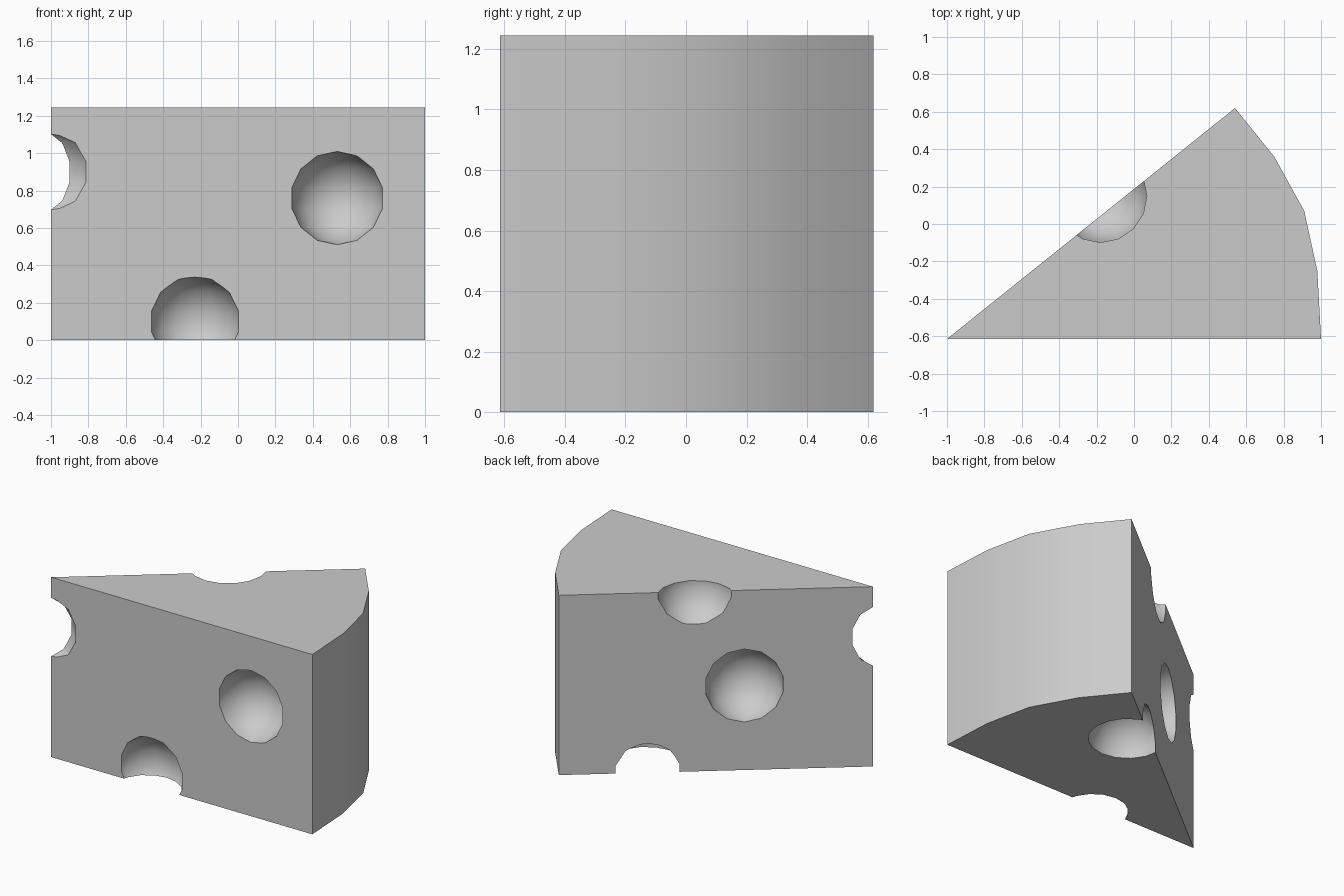
import bpy, bmesh
from mathutils import Vector

if "Cube" in bpy.data.objects:
    bpy.data.objects.remove(bpy.data.objects["Cube"])

HEIGHT = 1.245
# plan outline: tip, front corner, curved rind, back corner
OUTLINE = [(-1, -0.615), (1, -0.615), (0.98, -0.25), (0.91, 0.07),
           (0.75, 0.36), (0.54, 0.62)]

# bubble centres and radii
BUBBLES = [
    (0.53, -0.622, 0.76, 0.25),    # front face
    (-0.23, -0.672, 0.10, 0.25),   # front bottom edge
    (-1.01, -0.75, 0.90, 0.25),    # tip
    (-0.18, 0.15, 1.255, 0.255),   # back top edge
    (-0.374, -0.105, 0.585, 0.253),  # back face
    (0.19, 0.165, -0.005, 0.253),  # back bottom edge
]

# wedge body
bm = bmesh.new()
face = bm.faces.new([bm.verts.new((x, y, 0)) for x, y in OUTLINE])
top = bmesh.ops.extrude_face_region(bm, geom=[face])
bmesh.ops.translate(bm, vec=Vector((0, 0, HEIGHT)),
                    verts=[g for g in top["geom"] if isinstance(g, bmesh.types.BMVert)])
bmesh.ops.recalc_face_normals(bm, faces=bm.faces)
mesh = bpy.data.meshes.new("cheese_wedge")
bm.to_mesh(mesh)
bm.free()
wedge = bpy.data.objects.new("cheese_wedge", mesh)
bpy.context.collection.objects.link(wedge)


# carve one low-poly bubble out of the wedge
def carve(x, y, z, r):
    bpy.ops.mesh.primitive_uv_sphere_add(segments=16, ring_count=7,
                                         radius=r, location=(x, y, z))
    cutter = bpy.context.object
    cutter.name = "bubble_cutter"
    cutter.hide_render = True
    mod = wedge.modifiers.new("bubble", "BOOLEAN")
    mod.operation = "DIFFERENCE"
    mod.solver = "EXACT"
    mod.object = cutter
    bpy.ops.object.select_all(action="DESELECT")
    wedge.select_set(True)
    bpy.context.view_layer.objects.active = wedge
    bpy.ops.object.modifier_apply(modifier=mod.name)
    bpy.data.objects.remove(cutter, do_unlink=True)


for b in BUBBLES:
    carve(*b)

# smooth bubbles and rind, crisp edges
bpy.ops.object.shade_smooth_by_angle(angle=0.5236)
